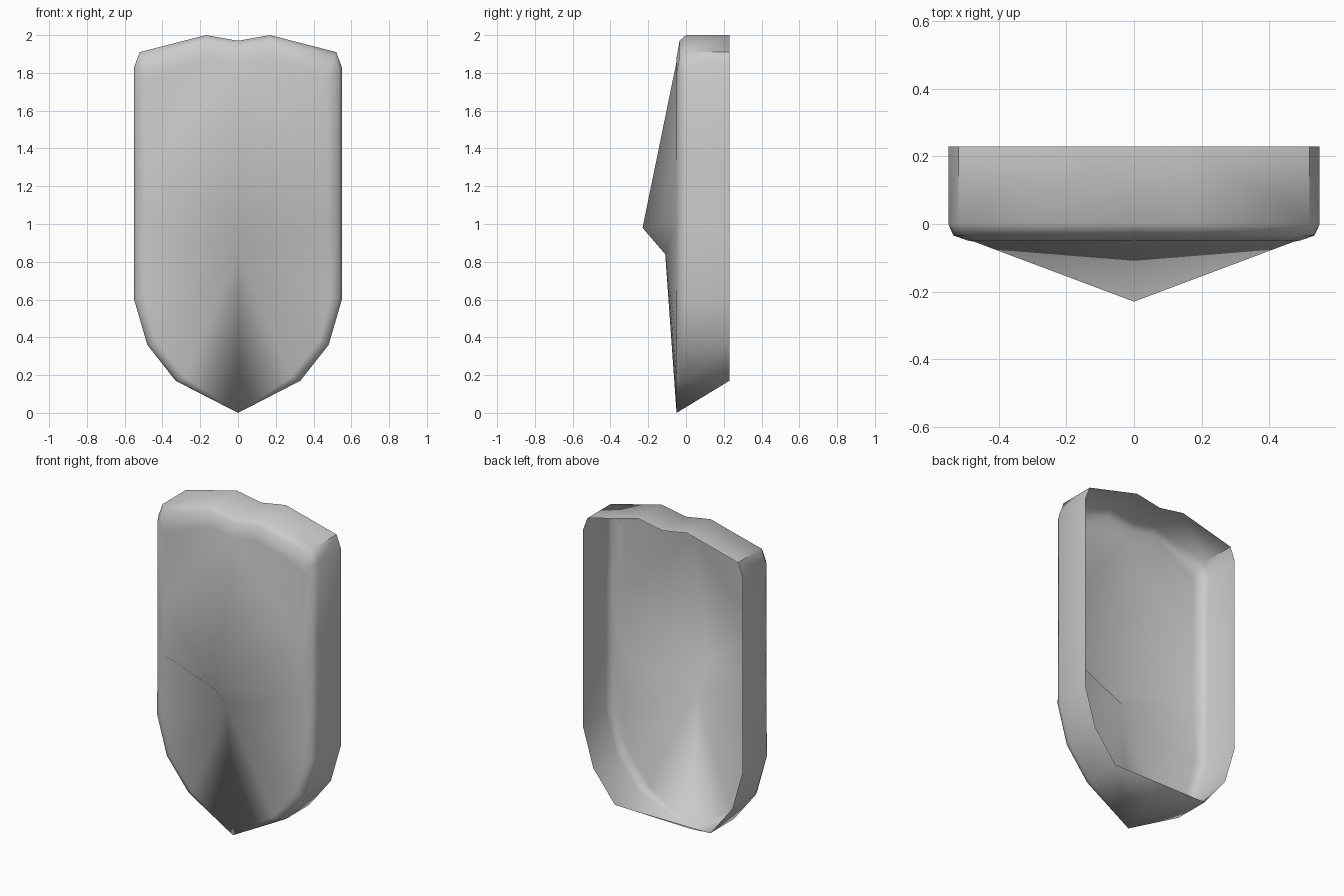
import bpy, bmesh
from mathutils import Matrix

if "Cube" in bpy.data.objects:
    bpy.data.objects.remove(bpy.data.objects["Cube"])

# Half outline (x, z) from top notch down to the lower corner, and its inset on the front
OUTER = [(0, 1.97), (.17, 2), (.52, 1.91), (.55, 1.83), (.55, 1.33),
         (.55, 1.0), (.55, .6), (.48, .36), (.33, .17)]
INNER = [(0, 1.86), (.16, 1.88), (.46, 1.80), (.48, 1.76), (.48, 1.33),
         (.48, 1.0), (.49, .62), (.43, .38), (.28, .19)]
# Rim rows from open back to front: (y, blend from outer to inner)
ROWS = [(.23, 0), (0, 0), (-.034, .25), (-.05, 1)]

bm = bmesh.new()


def vert(x, y, z):
    return bm.verts.new((x, y, z))


rows = [[vert(a[0] + (b[0] - a[0]) * t, y, a[1] + (b[1] - a[1]) * t)
         for a, b in zip(OUTER, INNER)] for y, t in ROWS]
tip = vert(0, -.05, 0)
peak = vert(0, -.23, .98)
fold = vert(0, -.11, .84)
back_mid = vert(0, .23, .17)

# Rim wall with rounded front edge, tapering to the tip
for r, s in zip(rows, rows[1:]):
    for i in range(len(r) - 1):
        bm.faces.new((r[i], r[i + 1], s[i + 1], s[i]))
    bm.faces.new((r[-1], tip, s[-1]))
bm.faces.new((rows[0][-1], back_mid, tip))

# Front: flat upper corner, then facets fanning from the peak and the fold
f = rows[-1]
bm.faces.new((f[0], f[1], f[2], f[3], f[4]))
bm.faces.new((peak, f[0], f[4]))
bm.faces.new((peak, f[4], f[5]))
bm.faces.new((peak, f[5], fold))
lower = f[5:] + [tip]
for a, b in zip(lower, lower[1:]):
    bm.faces.new((fold, a, b))

# Mirror to the other half
bmesh.ops.mirror(bm, geom=bm.verts[:] + bm.edges[:] + bm.faces[:],
                 matrix=Matrix.Identity(4), merge_dist=.0005, axis='X')
bmesh.ops.remove_doubles(bm, verts=bm.verts[:], dist=.0005)
bmesh.ops.recalc_face_normals(bm, faces=bm.faces[:])
if sum(p.normal.y * p.calc_area() for p in bm.faces) > 0:
    bmesh.ops.reverse_faces(bm, faces=bm.faces[:])

mesh = bpy.data.meshes.new("shield")
bm.to_mesh(mesh)
bm.free()
shield = bpy.data.objects.new("shield", mesh)
bpy.context.collection.objects.link(shield)
bpy.context.view_layer.objects.active = shield
shield.select_set(True)
bpy.ops.object.shade_smooth_by_angle(angle=.85)
